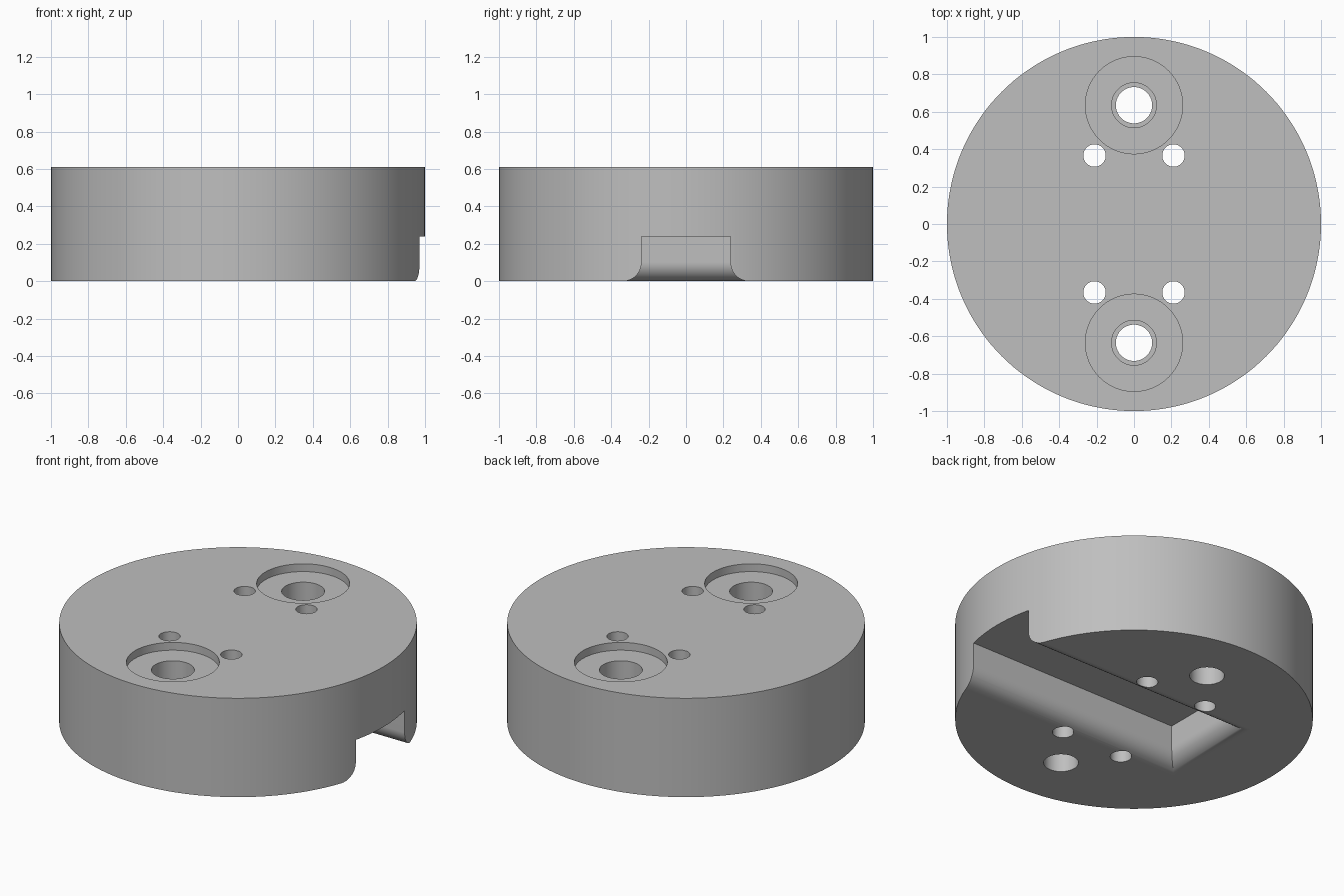
import bpy, bmesh, math

HEIGHT = 0.61
BORE_Y = 0.635

start = bpy.data.objects.get("Cube")
if start:
    bpy.data.objects.remove(start, do_unlink=True)

grey = bpy.data.materials.new("plain grey")
grey.use_nodes = True
colour = (0.52, 0.52, 0.52, 1)
grey.diffuse_color = colour
grey.node_tree.nodes["Principled BSDF"].inputs["Base Color"].default_value = colour


def add_object(name, bm):
    bmesh.ops.recalc_face_normals(bm, faces=bm.faces)
    mesh = bpy.data.meshes.new(name)
    bm.to_mesh(mesh)
    bm.free()
    mesh.materials.append(grey)
    obj = bpy.data.objects.new(name, mesh)
    bpy.context.collection.objects.link(obj)
    return obj


def loft(bm, rings):
    """Skin a closed solid through matching loops of points."""
    loops = [[bm.verts.new(p) for p in ring] for ring in rings]
    n = len(loops[0])
    for a, b in zip(loops, loops[1:]):
        for i in range(n):
            j = (i + 1) % n
            bm.faces.new((a[i], a[j], b[j], b[i]))
    bm.faces.new(loops[0])
    bm.faces.new(loops[-1])


def turned(bm, x, y, profile, sides):
    """Stepped round solid from (radius, height) pairs."""
    angles = [math.tau * i / sides for i in range(sides)]
    loft(bm, [[(x + r * math.cos(a), y + r * math.sin(a), z) for a in angles]
              for r, z in profile])


# Round body
bm = bmesh.new()
turned(bm, 0, 0, [(1, 0), (1, HEIGHT)], 144)
body = add_object("disc_body", bm)

# Stepped bolt bores and small pin holes
bm = bmesh.new()
for side in (-1, 1):
    turned(bm, 0, side * BORE_Y,
           [(0.097, -0.1), (0.097, 0.3), (0.12, 0.3), (0.12, HEIGHT - 0.048),
            (0.26, HEIGHT - 0.048), (0.26, HEIGHT + 0.1)], 64)
    for x in (-0.211, 0.211):
        turned(bm, x, side * 0.366, [(0.06, -0.1), (0.06, HEIGHT + 0.1)], 40)
holes = add_object("hole_cutter", bm)

# Slot open to the left side, with its lower edges rounded over
ROUND, STEPS = 0.1, 10
levels = [(0, 0.238)]
for i in range(STEPS + 1):
    t = math.pi / 2 * i / STEPS
    levels.append((ROUND * (1 - math.cos(t)), ROUND * (1 - math.sin(t))))
levels.append((ROUND, -0.1))
bm = bmesh.new()
rings = []
for d, z in levels:
    back, half = -0.475 - d, 0.238 + d
    rings.append([(back, -half, z), (1.2, -half, z), (1.2, half, z), (back, half, z)])
loft(bm, rings)
slot = add_object("slot_cutter", bm)

# Cut the body and remove the cutters
bpy.ops.object.select_all(action="DESELECT")
bpy.context.view_layer.objects.active = body
body.select_set(True)
for cutter in (holes, slot):
    cutter.hide_render = True
    mod = body.modifiers.new(cutter.name, "BOOLEAN")
    mod.operation = "DIFFERENCE"
    mod.solver = "EXACT"
    mod.object = cutter
    bpy.ops.object.modifier_apply(modifier=mod.name)
    bpy.data.objects.remove(cutter, do_unlink=True)

# Smooth round walls, crisp edges
bpy.ops.object.shade_smooth_by_angle(angle=math.radians(30))
weighted = body.modifiers.new("even_shading", "WEIGHTED_NORMAL")
weighted.keep_sharp = True
